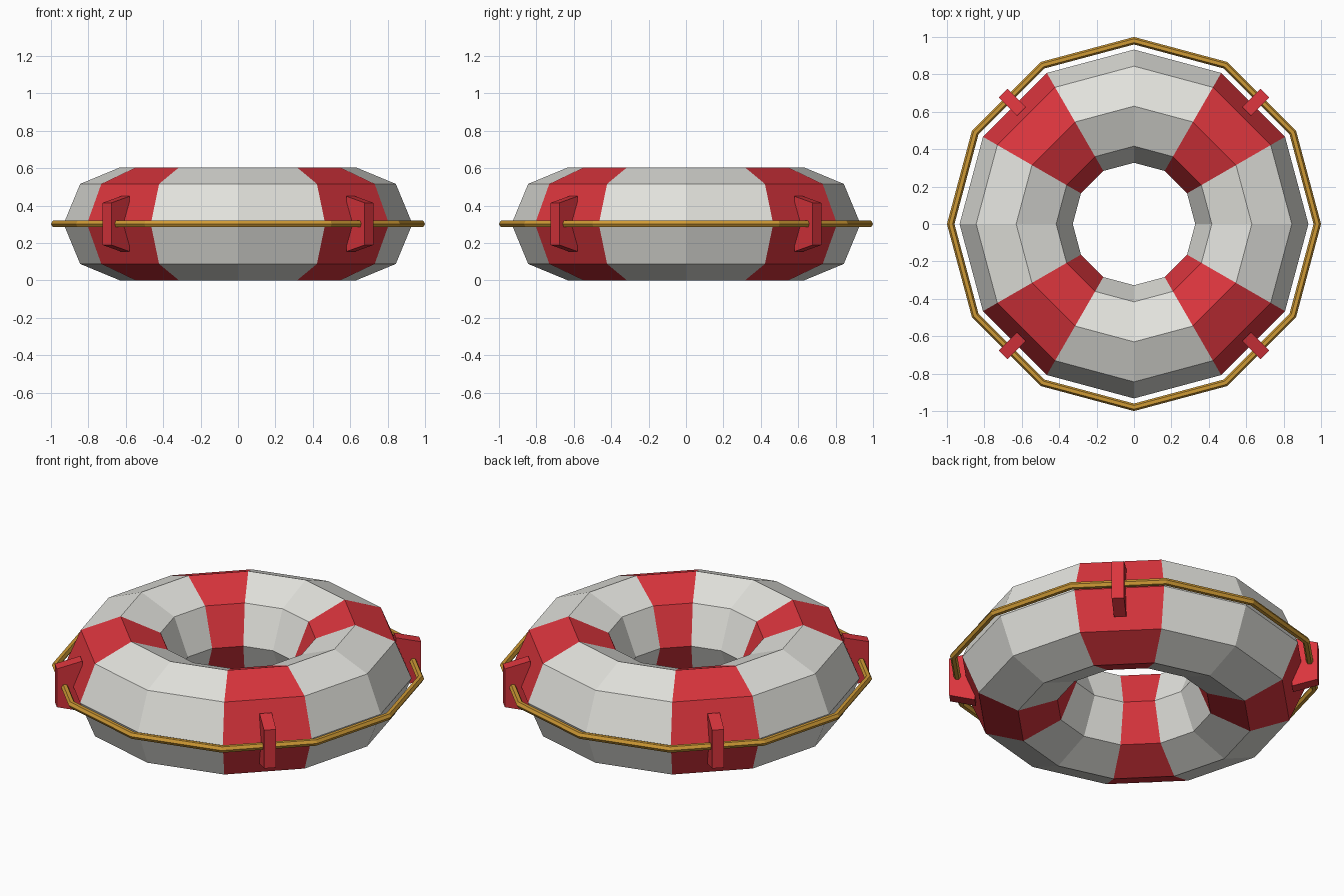
import bpy, bmesh, math
from mathutils import Matrix

if "Cube" in bpy.data.objects:
    bpy.data.objects.remove(bpy.data.objects["Cube"])

ZC = 0.3025  # height of the ring's middle plane


def material(name, rgb):
    m = bpy.data.materials.new(name)
    m.diffuse_color = (*rgb, 1)
    m.use_nodes = True
    m.node_tree.nodes["Principled BSDF"].inputs["Base Color"].default_value = m.diffuse_color
    return m


white = material("off white", (0.76, 0.76, 0.72))
red = material("red", (0.70, 0.035, 0.046))
gold = material("rope gold", (0.62, 0.32, 0.035))


def finish(name, bm, mats):
    bmesh.ops.recalc_face_normals(bm, faces=bm.faces)
    mesh = bpy.data.meshes.new(name)
    bm.to_mesh(mesh)
    bm.free()
    for m in mats:
        mesh.materials.append(m)
    ob = bpy.data.objects.new(name, mesh)
    bpy.context.collection.objects.link(ob)
    return ob


def torus(name, major, minor, sides, mats, rule=lambda i: 0, segments=12):
    bm = bmesh.new()
    rings = []
    for i in range(segments):
        a = 2 * math.pi * i / segments
        ring = []
        for j in range(sides):
            b = 2 * math.pi * j / sides
            r = major + minor * math.cos(b)
            ring.append(bm.verts.new((r * math.cos(a), r * math.sin(a), ZC + minor * math.sin(b))))
        rings.append(ring)
    for i in range(segments):
        p, q = rings[i], rings[(i + 1) % segments]
        for j in range(sides):
            k = (j + 1) % sides
            f = bm.faces.new((p[j], q[j], q[k], p[k]))
            f.material_index = rule(i)
    return finish(name, bm, mats)


# Float ring: every third segment, on the diagonals, is red
torus("float_ring", 0.63, 0.3025, 8, [white, red], lambda i: int(i % 3 == 1))

# Grab rope around the outside
torus("grab_rope", 0.98, 0.02, 6, [gold])

# Four tapered rope holders on the diagonals
for n in range(4):
    bm = bmesh.new()
    bmesh.ops.create_cube(bm, size=1)
    for v in bm.verts:
        outer = v.co.x > 0
        v.co.x = 0.99 if outer else 0.852
        v.co.y *= 0.066
        v.co.z = ZC + math.copysign(0.113 if outer else 0.148, v.co.z)
    bm.transform(Matrix.Rotation(math.pi / 4 + n * math.pi / 2, 4, 'Z'))
    finish(f"rope_holder_{n + 1}", bm, [red])
